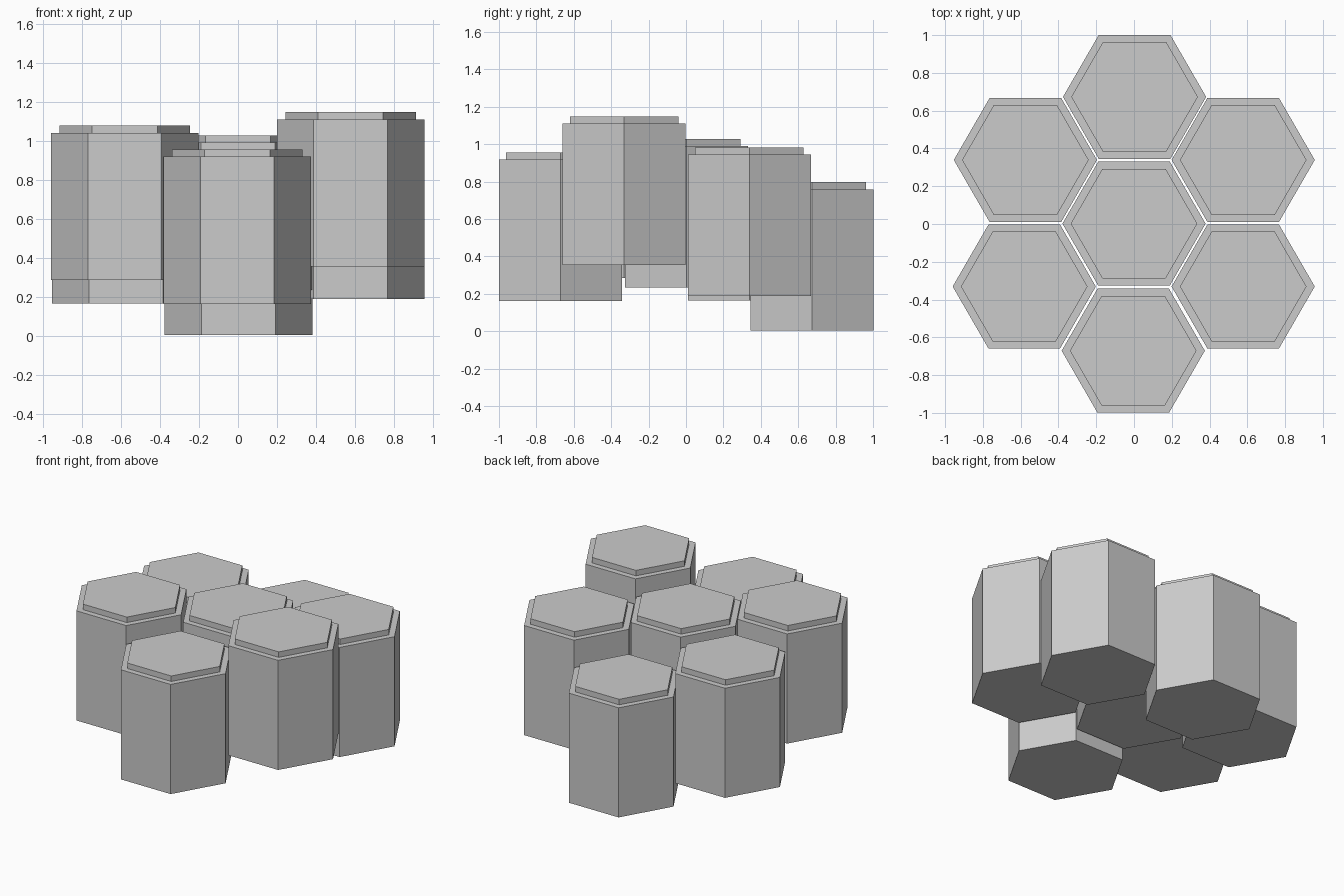
import bpy

if "Cube" in bpy.data.objects:
    bpy.data.objects.remove(bpy.data.objects["Cube"])

RADIUS = 0.379        # column corner radius
CAP_RADIUS = 0.335    # inset cap corner radius
BODY_H = 0.756
CAP_H = 0.038


def hex_prism(name, x, y, z, radius, height):
    # Six-sided prism with corners pointing along x, base at z
    bpy.ops.mesh.primitive_cylinder_add(
        vertices=6, radius=radius, depth=height,
        location=(x, y, z + height / 2), rotation=(0, 0, 0.5235988))
    bpy.context.object.name = name


# Column name: centre x, centre y, base height
columns = {
    "centre": (0.0, 0.002, 0.235),
    "front": (-0.004, -0.671, 0.163),
    "back": (0.003, 0.673, 0.003),
    "front_right": (0.578, -0.331, 0.355),
    "back_right": (0.578, 0.339, 0.188),
    "front_left": (-0.581, -0.331, 0.285),
    "back_left": (-0.575, 0.339, 0.165),
}

# Each column is a tall body with a thin, slightly smaller cap
for name, (x, y, z) in columns.items():
    hex_prism(name + "_column", x, y, z, RADIUS, BODY_H)
    hex_prism(name + "_cap", x, y, z + BODY_H, CAP_RADIUS, CAP_H)
